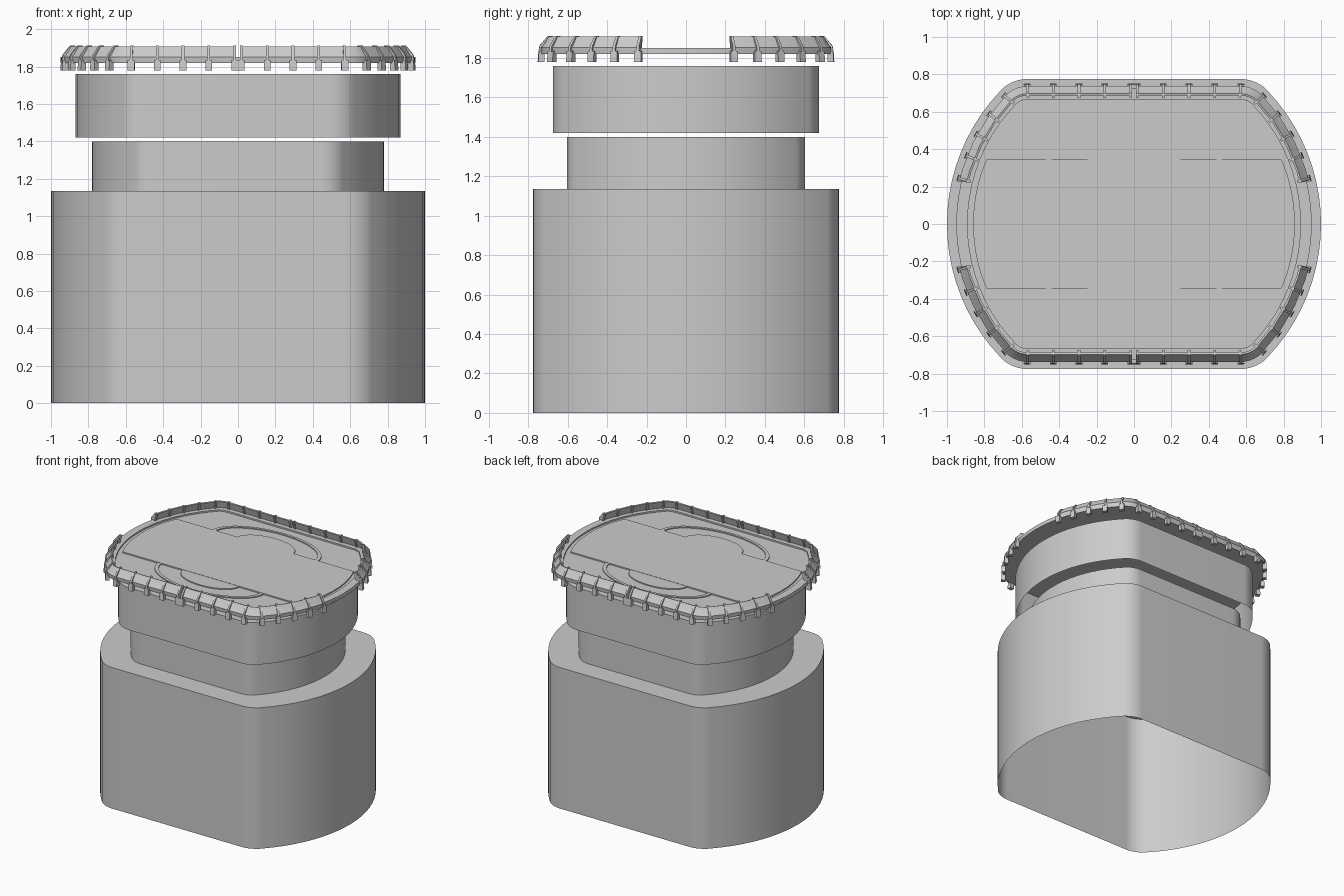
import bpy, bmesh
from math import sin, cos, pi, atan2, hypot
from mathutils import Vector

old = bpy.data.objects.get("Cube")
if old:
    bpy.data.objects.remove(old)

grey = bpy.data.materials.new("plain grey")
grey.use_nodes = True
grey.diffuse_color = (0.6, 0.6, 0.6, 1)
grey.node_tree.nodes["Principled BSDF"].inputs["Base Color"].default_value = (0.6, 0.6, 0.6, 1)

# Plan shape: flat front and back, wide end arcs, small corner arcs
FLAT, CORNER_Y, CORNER_R, END_R = 0.57, 0.575, 0.2, 1.03
END_X = 1 - END_R
SPLIT = atan2(CORNER_Y, FLAT - END_X)


def quarter(inset=0.0, scale=1.0, n=10):
    """Points from the +x tip to the flat edge, x and y positive."""
    pts = []
    for i in range(n + 1):
        a = SPLIT * i / n
        pts.append(Vector((END_X + (END_R - inset) * cos(a), (END_R - inset) * sin(a))))
    for i in range(1, n + 1):
        a = SPLIT + (pi / 2 - SPLIT) * i / n
        r = CORNER_R - inset
        pts.append(Vector((FLAT + r * cos(a), CORNER_Y + r * sin(a))))
    return [p * scale for p in pts]


def outline(inset=0.0, scale=1.0):
    q = quarter(inset, scale)
    half = q + [Vector((-p.x, p.y)) for p in reversed(q)][:-1]
    return half + [Vector((-p.x, -p.y)) for p in half]


def finish(name, bm):
    bmesh.ops.recalc_face_normals(bm, faces=bm.faces)
    mesh = bpy.data.meshes.new(name)
    bm.to_mesh(mesh)
    bm.free()
    mesh.materials.append(grey)
    ob = bpy.data.objects.new(name, mesh)
    bpy.context.collection.objects.link(ob)
    bpy.ops.object.select_all(action='DESELECT')
    ob.select_set(True)
    bpy.context.view_layer.objects.active = ob
    bpy.ops.object.shade_smooth_by_angle(angle=0.5)
    return ob


def loft(bm, loops, cap_start=False, cap_end=False, closed=True):
    """Skin rings given as (points, height)."""
    rings = [[bm.verts.new((p.x, p.y, z)) for p in pts] for pts, z in loops]
    n = len(rings[0])
    for a, b in zip(rings, rings[1:]):
        for i in range(n if closed else n - 1):
            j = (i + 1) % n
            bm.faces.new((a[i], a[j], b[j], b[i]))
    if cap_start:
        bm.faces.new(rings[0])
    if cap_end:
        bm.faces.new(rings[-1])


# Body shell, open underneath, stepping in to a neck
bm = bmesh.new()
body, neck, collar = outline(), outline(scale=0.78), outline(scale=0.87)
loft(bm, [(body, 0), (body, 1.135), (neck, 1.135), (neck, 1.4)], cap_end=True)
finish("body", bm)

# Floating collar, open underneath
bm = bmesh.new()
loft(bm, [(collar, 1.42), (collar, 1.76)], cap_end=True)
finish("collar", bm)

# Lid plate with a raised border and a sunken field
bm = bmesh.new()
edge, inner = outline(0.05), outline(0.11)
loft(bm, [(edge, 1.82), (edge, 1.85), (inner, 1.85), (inner, 1.838)], True, True)
finish("lid", bm)

# Raised centre panel with straight front and back edges
PANEL_Y = 0.345
side = [p for p in quarter(0.14) if p.y < PANEL_Y - 0.03]
q = side + [Vector((side[-1].x - 0.03, PANEL_Y))]
half = q + [Vector((-p.x, p.y)) for p in reversed(q)][:-1]
panel = half + [Vector((-p.x, -p.y)) for p in half]
bm = bmesh.new()
loft(bm, [(panel, 1.836), (panel, 1.848)], cap_end=True)
finish("centre_panel", bm)


def half_oval(rx, ry, sy, n=24):
    return [Vector((rx * cos(pi * i / n), sy * (PANEL_Y + ry * sin(pi * i / n)))) for i in range(n + 1)]


# Finger tabs: an arched rim around a small raised half oval
for name, sy in (("front", -1), ("back", 1)):
    bm = bmesh.new()
    loft(bm, [(half_oval(0.47, 0.25, sy), 1.836), (half_oval(0.47, 0.25, sy), 1.846),
              (half_oval(0.44, 0.23, sy), 1.846), (half_oval(0.44, 0.23, sy), 1.836)], closed=False)
    loft(bm, [(half_oval(0.25, 0.14, sy), 1.836), (half_oval(0.25, 0.14, sy), 1.846)], cap_end=True)
    finish(name + "_finger_tab", bm)

# Rail path for one quarter: from the gap at the end round to the middle
GAP = 0.23
path = [p for p in quarter(0.05, n=5) if p.y > GAP]
first = END_X + ((END_R - 0.05) ** 2 - GAP ** 2) ** 0.5
path = [Vector((first, GAP))] + path + [Vector((0.012, path[-1].y))]


def along(path, dist):
    """Point and outward direction at a distance along the path."""
    for a, b in zip(path, path[1:]):
        d = b - a
        if dist <= d.length + 1e-5:
            t = d.normalized()
            return a + t * dist, Vector((t.y, -t.x))
        dist -= d.length


def offset(path, o):
    out = []
    for i, p in enumerate(path):
        t = (path[min(i + 1, len(path) - 1)] - path[max(i - 1, 0)]).normalized()
        out.append(p + Vector((t.y, -t.x)) * o)
    return out


def prism(bm, p, out, profile, width):
    """Extrude an (outward, height) profile sideways around point p."""
    t = Vector((-out.y, out.x))
    rows = []
    for s in (-0.5, 0.5):
        row = []
        for o, z in profile:
            c = p + out * o + t * (s * width)
            row.append(bm.verts.new((c.x, c.y, z)))
        rows.append(row)
    n = len(profile)
    for i in range(n):
        j = (i + 1) % n
        bm.faces.new((rows[0][i], rows[0][j], rows[1][j], rows[1][i]))
    bm.faces.new(rows[0])
    bm.faces.new(rows[1])


# Bracket stations: along the flat run, then round the corner
total = sum((b - a).length for a, b in zip(path, path[1:]))
flat_run = FLAT - 0.012
curve_run = total - flat_run
stations = [0.01 + (curve_run - 0.01) * i / 5 for i in range(5)]
stations += [curve_run + (flat_run - 0.006) * i / 4 for i in range(5)]

RAIL = [(0.008, 1.82), (0.012, 1.852), (-0.002, 1.868), (-0.028, 1.908), (-0.038, 1.905), (-0.022, 1.85)]
LEG = [(-0.005, 1.78), (0.026, 1.78), (0.022, 1.835), (-0.005, 1.835)]
FIN = [(0.0, 1.825), (0.024, 1.83), (0.018, 1.862), (-0.024, 1.912), (-0.05, 1.912), (-0.032, 1.85)]

for front, sy in (("front", -1), ("back", 1)):
    for lr, sx in (("left", 1), ("right", -1)):
        bm = bmesh.new()
        loops = [(offset(path, o), z) for o, z in RAIL]
        loft(bm, loops + loops[:1], closed=False)
        for k in (0, -1):
            bm.faces.new([bm.verts.new((pts[k].x, pts[k].y, z)) for pts, z in loops])
        for d in stations:
            p, out = along(path, d)
            prism(bm, p, out, LEG, 0.036)
            prism(bm, p, out, FIN, 0.014)
        bmesh.ops.remove_doubles(bm, verts=bm.verts, dist=1e-5)
        bmesh.ops.scale(bm, vec=(sx, sy, 1), verts=bm.verts)
        finish(front + "_" + lr + "_clip_rail", bm)
